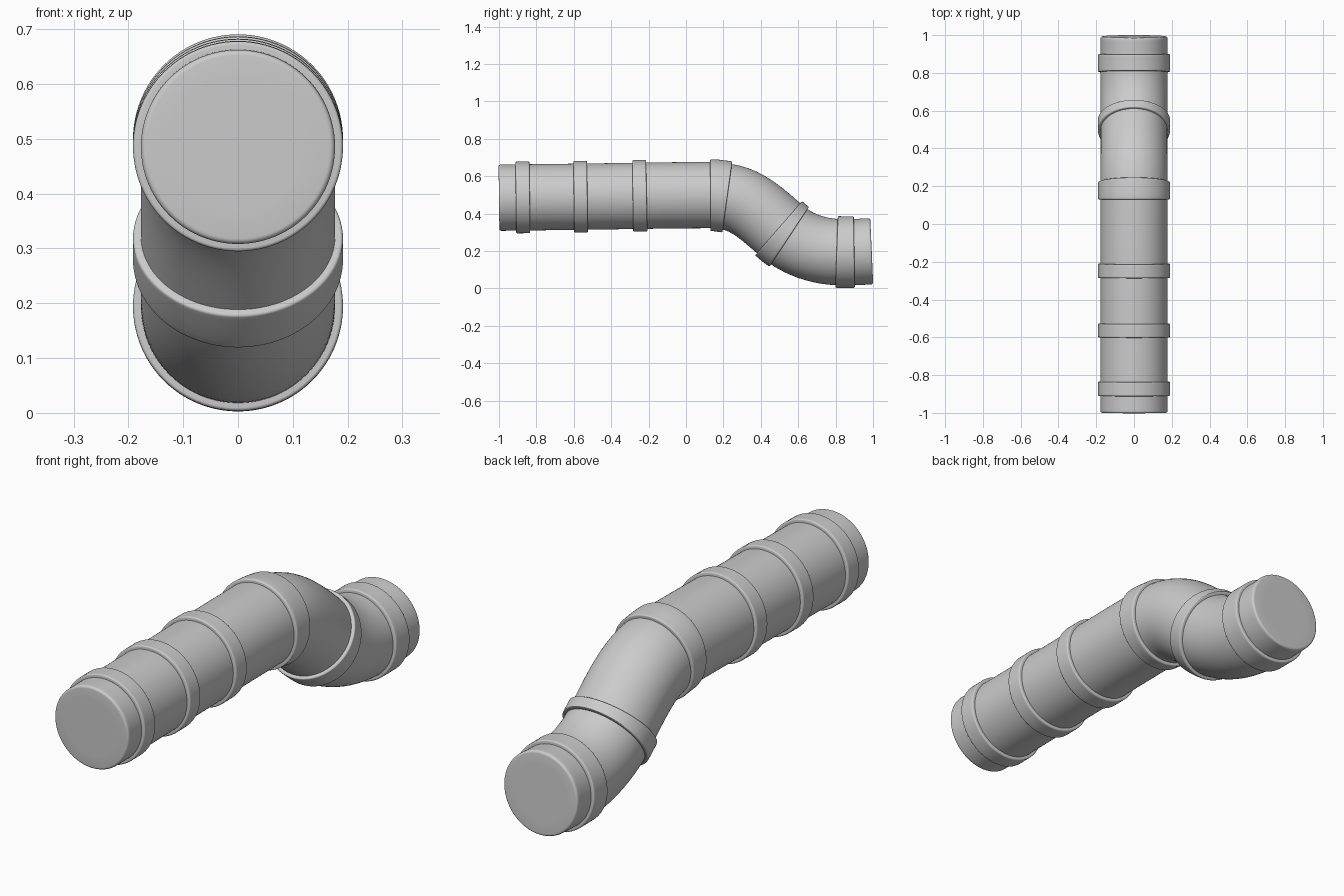
import bpy, bmesh, math
from mathutils import Vector

if "Cube" in bpy.data.objects:
    bpy.data.objects.remove(bpy.data.objects["Cube"])

SIDES = 96
R_PIPE, R_RING = 0.177, 0.1915

# Centre line in the YZ plane: y, z, heading in degrees (each collar spans two keys)
KEYS = [(-1.0, 0.485, 0.7), (-0.91, 0.486, 0.7), (-0.835, 0.487, 0.7),
        (-0.60, 0.490, 0.7), (-0.527, 0.491, 0.7),
        (-0.285, 0.4945, 0.7), (-0.21, 0.4955, 1.2),
        (0.13, 0.499, 0.2), (0.221, 0.489, -8.0),
        (0.495, 0.322, -41.0), (0.552, 0.276, -33.5),
        (0.805, 0.195, -2.0), (0.90, 0.1945, 0.8), (0.993, 0.199, 2.5)]
RING_STARTS = [1, 3, 5, 7, 9, 11]


def frame(t):
    """Point and heading on the centre line; whole numbers of t are keys."""
    i = min(int(t), len(KEYS) - 2)
    u = t - i
    a, b = KEYS[i], KEYS[i + 1]
    p, q = Vector((0, a[0], a[1])), Vector((0, b[0], b[1]))
    length = (q - p).length
    da, db = [Vector((0, math.cos(math.radians(k[2])), math.sin(math.radians(k[2])))) * length
              for k in (a, b)]
    pos = (p * (2*u**3 - 3*u**2 + 1) + da * (u**3 - 2*u**2 + u)
           + q * (3*u**2 - 2*u**3) + db * (u**3 - u**2))
    tan = (p * (6*u*u - 6*u) + da * (3*u*u - 4*u + 1)
           + q * (6*u - 6*u*u) + db * (3*u*u - 2*u))
    return pos, tan.normalized()


def sweep(name, sections):
    """Skin circles given as (t, radius) along the centre line, with end caps."""
    bm = bmesh.new()
    loops = []
    for t, r in sections:
        c, d = frame(t)
        up = Vector((0, -d.z, d.y))
        loops.append([bm.verts.new(c + r * (Vector((1, 0, 0)) * math.cos(w) + up * math.sin(w)))
                      for w in (2 * math.pi * k / SIDES for k in range(SIDES))])
    for l0, l1 in zip(loops, loops[1:]):
        for k in range(SIDES):
            n = (k + 1) % SIDES
            bm.faces.new((l0[k], l0[n], l1[n], l1[k]))
    bm.faces.new(loops[0])
    bm.faces.new(loops[-1])
    bmesh.ops.recalc_face_normals(bm, faces=bm.faces)
    me = bpy.data.meshes.new(name)
    bm.to_mesh(me)
    bm.free()
    ob = bpy.data.objects.new(name, me)
    bpy.context.collection.objects.link(ob)
    bpy.context.view_layer.objects.active = ob
    ob.select_set(True)
    bpy.ops.object.shade_smooth_by_angle(angle=math.radians(35))
    ob.select_set(False)


def rounded(t0, t1, radius, bevel, inner, body):
    """Sections with rounded rims at both ends."""
    span = (Vector(KEYS[int(t0) + 1][:2]) - Vector(KEYS[int(t0)][:2])).length
    last = (Vector(KEYS[int(t1)][:2]) - Vector(KEYS[int(t1) - 1][:2])).length
    arc = [(bevel * (1 - math.cos(w)), radius - bevel + bevel * math.sin(w))
           for w in (math.pi / 2 * k / 5 for k in range(6))]
    start = [(t0, inner)] + [(t0 + s / span, r) for s, r in arc]
    end = [(t1 - s / last, r) for s, r in reversed(arc)] + [(t1, inner)]
    lo, hi = start[-1][0], end[0][0]
    mid = [(lo + (hi - lo) * k / body, radius) for k in range(1, body)]
    return start + mid + end


# Pipe body with closed, softly rounded ends
sweep("pipe", rounded(0, len(KEYS) - 1, R_PIPE, 0.010, 0.12, 130))

# Raised collars around the joints
for n, i in enumerate(RING_STARTS):
    sweep(f"collar_{n + 1}", rounded(i, i + 1, R_RING, 0.006, R_PIPE - 0.006, 8))
